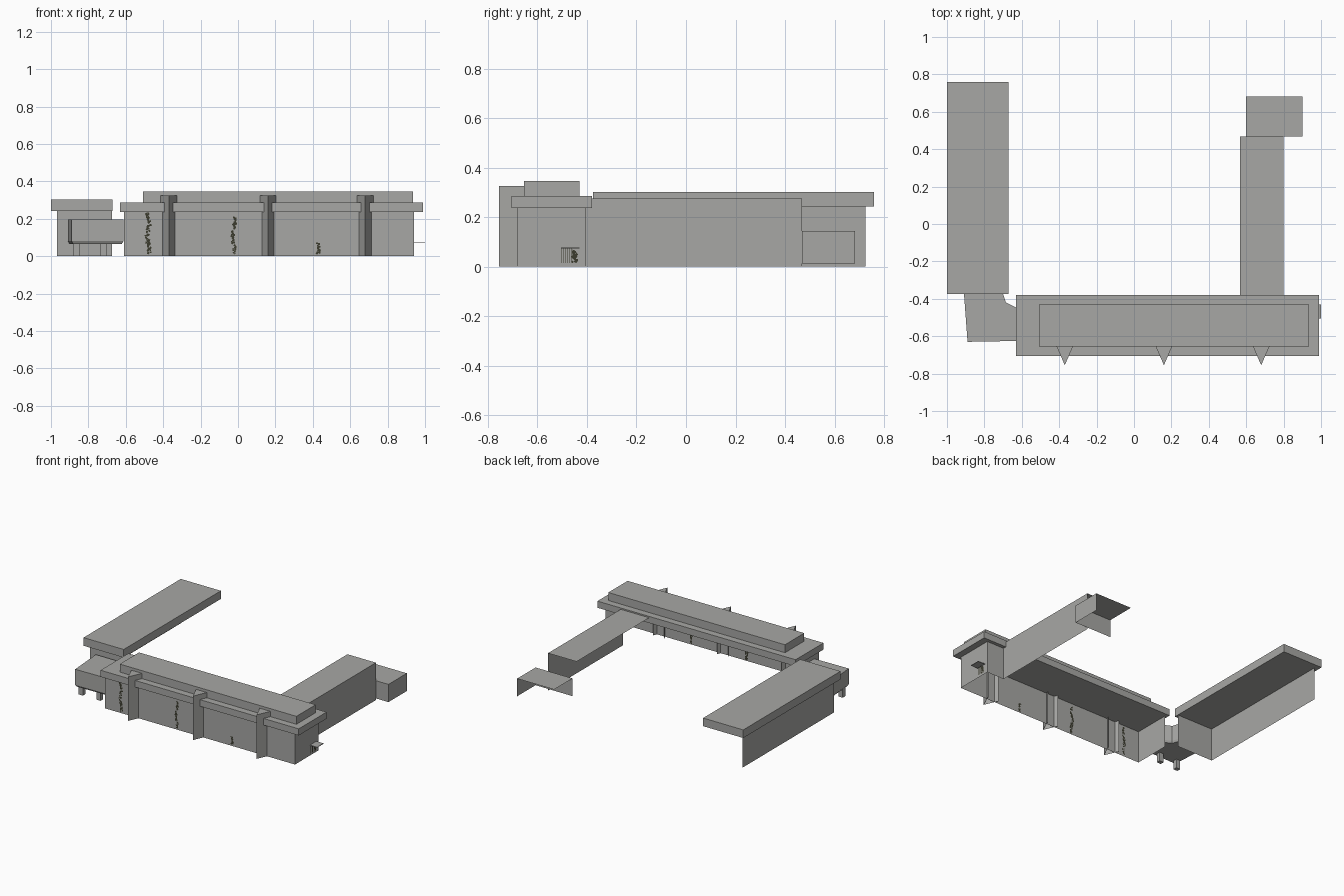
import bpy, bmesh, math, random
from mathutils import Vector

if "Cube" in bpy.data.objects:
    bpy.data.objects.remove(bpy.data.objects["Cube"])

random.seed(4)


def material(name, rgb):
    m = bpy.data.materials.new(name)
    m.diffuse_color = (*rgb, 1)
    m.use_nodes = True
    m.node_tree.nodes["Principled BSDF"].inputs["Base Color"].default_value = m.diffuse_color
    return m


CONCRETE = material("concrete grey", (0.39, 0.39, 0.375))
IVY = material("dark ivy", (0.045, 0.045, 0.028))


def finish(name, bm, mat):
    me = bpy.data.meshes.new(name)
    bm.to_mesh(me)
    bm.free()
    me.materials.append(mat)
    ob = bpy.data.objects.new(name, me)
    bpy.context.collection.objects.link(ob)
    return ob


def face(bm, pts):
    return bm.faces.new([bm.verts.new(p) for p in pts])


def slab(name, x0, x1, y0, y1, z0, z1):
    """Closed box given by its limits."""
    bm = bmesh.new()
    bmesh.ops.create_cube(bm, size=1)
    for v in bm.verts:
        v.co = Vector(((x0 + x1) / 2 + v.co.x * (x1 - x0),
                       (y0 + y1) / 2 + v.co.y * (y1 - y0),
                       (z0 + z1) / 2 + v.co.z * (z1 - z0)))
    return finish(name, bm, CONCRETE)


def walls(name, path, z0, z1):
    """Thin wall sheets standing on a plan path (counter-clockwise = outward)."""
    bm = bmesh.new()
    low = [bm.verts.new((x, y, z0)) for x, y in path]
    top = [bm.verts.new((x, y, z1)) for x, y in path]
    for i in range(len(path) - 1):
        bm.faces.new((low[i], low[i + 1], top[i + 1], top[i]))
    return finish(name, bm, CONCRETE)


def plate(name, x0, x1, y0, y1, z):
    bm = bmesh.new()
    face(bm, [(x0, y0, z), (x1, y0, z), (x1, y1, z), (x0, y1, z)])
    return finish(name, bm, CONCRETE)


# Main hall: walls open to the courtyard, two stepped roof slabs
walls("main_walls", [(-0.61, -0.405), (-0.61, -0.68), (0.942, -0.68),
                     (0.942, -0.405), (0.80, -0.405)], 0, 0.237)
slab("main_lower_roof", -0.63, 0.99, -0.705, -0.38, 0.237, 0.286)
slab("main_upper_roof", -0.508, 0.936, -0.655, -0.43, 0.286, 0.345)

# Wedge-shaped pillars on the front
for i, x in enumerate((-0.37, 0.16, 0.68)):
    bm = bmesh.new()
    plan = [(x - 0.045, -0.652), (x, -0.755), (x + 0.045, -0.652)]
    low = [bm.verts.new((a, b, 0)) for a, b in plan]
    top = [bm.verts.new((a, b, 0.325)) for a, b in plan]
    for k in range(2):
        bm.faces.new((low[k], low[k + 1], top[k + 1], top[k]))
    bm.faces.new(top)
    finish(f"front_pillar_{i + 1}", bm, CONCRETE)

# Left wing: outer walls and overhanging roof slab
walls("left_wing_walls", [(-0.968, 0.725), (-0.968, -0.345), (-0.675, -0.345)], 0, 0.242)
slab("left_wing_roof", -1.0, -0.672, -0.375, 0.76, 0.242, 0.302)

# Right wing: outer wall and flat roof
walls("right_wing_wall", [(0.80, -0.405), (0.80, 0.468)], 0, 0.276)
plate("right_wing_roof", 0.567, 0.80, -0.38, 0.468, 0.276)

# Low block at the end of the right wing
walls("end_block_walls", [(0.60, 0.468), (0.902, 0.468), (0.902, 0.683)], 0.012, 0.143)
plate("end_block_roof", 0.60, 0.902, 0.468, 0.683, 0.143)

# Raised corner link with a chamfered underside
link = [(-0.91, -0.36), (-0.89, -0.63), (-0.612, -0.625),
        (-0.612, -0.455), (-0.685, -0.42), (-0.705, -0.36)]
bm = bmesh.new()
cx, cy = -0.76, -0.50
rings = []
for z, s in ((0.065, 0.93), (0.08, 1), (0.195, 1)):
    rings.append([bm.verts.new((cx + (x - cx) * s, cy + (y - cy) * s, z)) for x, y in link])
n = len(link)
for a, b in zip(rings, rings[1:]):
    for i in range(n):
        j = (i + 1) % n
        bm.faces.new((a[i], a[j], b[j], b[i]))
bm.faces.new(rings[-1])
bm.faces.new(rings[0][::-1])
finish("corner_link", bm, CONCRETE)

# Legs below the link
for side, x in (("left", -0.865), ("right", -0.72)):
    slab(f"link_leg_{side}", x - 0.017, x + 0.017, -0.60, -0.57, 0, 0.066)

# Side door canopy
slab("side_canopy", 0.942, 1.0, -0.505, -0.43, 0.073, 0.077)


def ivy(name, x, y, width, z0, z1, count, along):
    """Small leaf quads scattered over a strip of wall; along = wall axis."""
    bm = bmesh.new()
    for i in range(count):
        z = z0 + (z1 - z0) * (i + random.random()) / count
        sway = 0.25 * width * math.sin(z * 45)
        u = sway + random.uniform(-0.35, 0.35) * width
        d = random.choice((-0.003, 0.003)) + random.uniform(-0.001, 0.001)
        r = random.uniform(0.005, 0.008)
        a0 = random.random() * math.tau
        pts = []
        for k in range(4):
            a = a0 + k * math.tau / 4
            p, q = u + r * math.cos(a), max(0, z + r * math.sin(a))
            pts.append((x + p, y + d, q) if along == 'x' else (x + d, y + p, q))
        face(bm, pts)
    return finish(name, bm, IVY)


# Climbing ivy on the front wall and by the side door
ivy("ivy_left", -0.48, -0.68, 0.026, 0.012, 0.23, 110, 'x')
ivy("ivy_middle", -0.024, -0.68, 0.026, 0.01, 0.21, 110, 'x')
ivy("ivy_right", 0.425, -0.68, 0.026, 0.01, 0.07, 36, 'x')
ivy("ivy_side", 0.942, -0.457, 0.03, 0.012, 0.065, 50, 'y')

# Thin bars hanging under the side canopy
bm = bmesh.new()
for i in range(6):
    y = -0.503 + i * 0.008
    face(bm, [(0.946, y, 0.015), (0.946, y + 0.003, 0.015),
              (0.946, y + 0.003, 0.073), (0.946, y, 0.073)])
finish("canopy_bars", bm, IVY)
